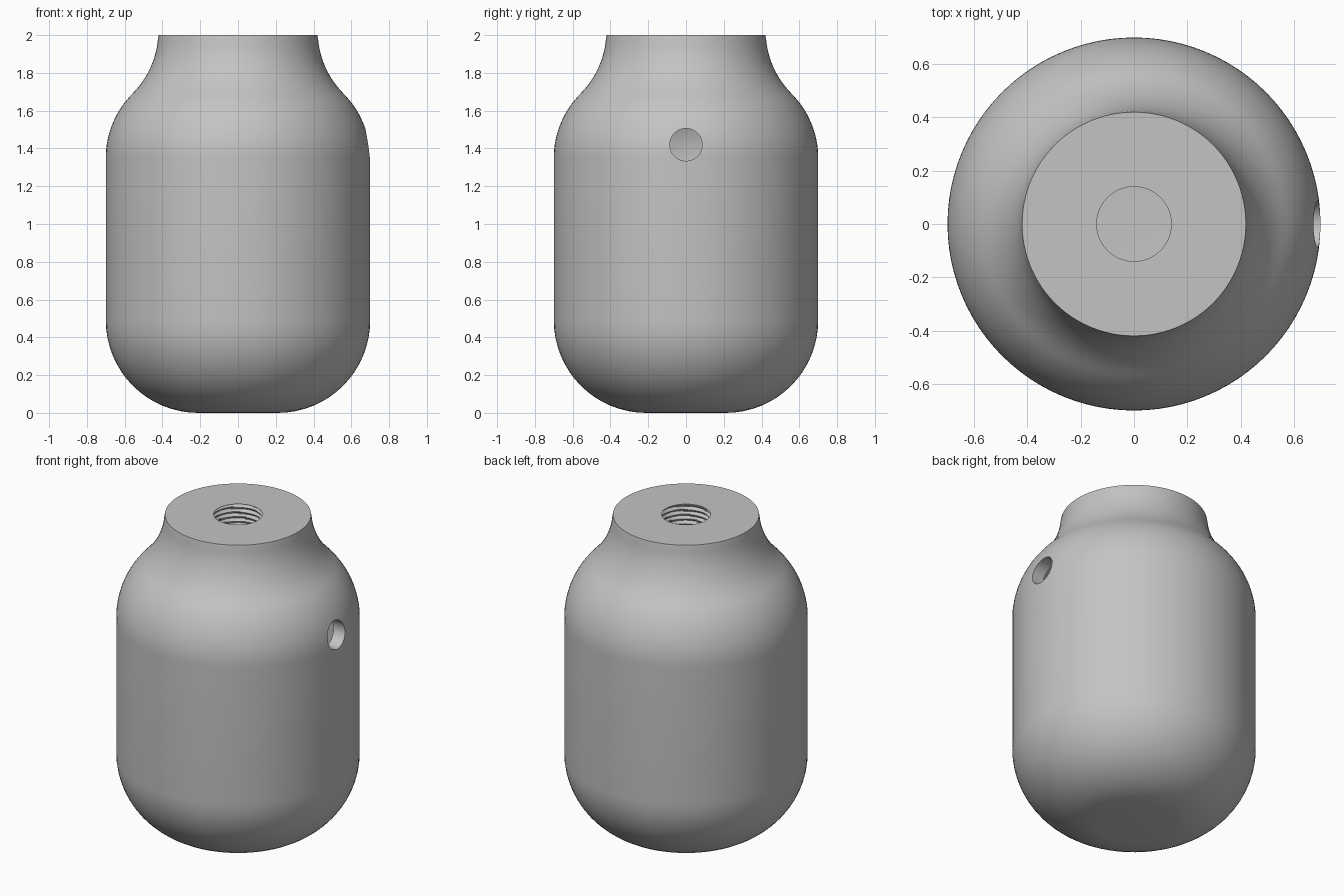
import bpy
import bmesh
import math

SEGMENTS = 96
WALL = 0.08
BORE = 0.14
PITCH = 0.03
THREAD_DEPTH = 0.015

cube = bpy.data.objects.get("Cube")
if cube:
    bpy.data.objects.remove(cube, do_unlink=True)

metal = bpy.data.materials.new("grey metal")
metal.use_nodes = True
grey = (0.55, 0.55, 0.55, 1)
metal.diffuse_color = grey
metal.node_tree.nodes["Principled BSDF"].inputs["Base Color"].default_value = grey


def arc(cx, cz, radius, start, end, steps=16):
    """Points on a circular arc, as (radius from axis, height)."""
    angles = [math.radians(start + (end - start) * i / steps) for i in range(steps + 1)]
    return [(cx + radius * math.cos(a), cz + radius * math.sin(a)) for a in angles]


def thread_radius(z, angle):
    """Triangular thread that winds once per pitch."""
    phase = ((z - 2) / PITCH - angle / math.tau) % 1
    return BORE + THREAD_DEPTH * (1 - abs(2 * phase - 1))


# Outer wall: rounded base, straight side, shoulder and flared neck
outer = [(0, 0)] + arc(0.21, 0.49, 0.49, -90, 0)
outer += arc(0.22, 1.35, 0.48, 0, 45)
outer += arc(0.892, 2.022, 0.47, 225, 182.7)[1:]
outer[-1] = (0.42, 2)

# Inner wall: shoulder, straight side and floor
inner = arc(0.22, 1.35, 0.48 - WALL, 90, 0) + arc(0.21, 0.49, 0.49 - WALL, 0, -90)
inner.append((0, WALL))

# Rings marked None get their radius from the thread
bore_top, bore_bottom, rows = 2, 1.35 + 0.48 - WALL, 48
bore = [(None, bore_top + (bore_bottom - bore_top) * i / rows) for i in range(rows + 1)]
bore[0] = (BORE, bore_top)

# Revolve the full profile into one closed shell
bm = bmesh.new()
rings = []
for radius, z in outer + bore + inner:
    ring = []
    for i in range(SEGMENTS):
        a = math.tau * i / SEGMENTS
        r = thread_radius(z, a) if radius is None else radius
        ring.append(bm.verts.new((r * math.cos(a), r * math.sin(a), z)))
    rings.append(ring)
for low, high in zip(rings, rings[1:]):
    for i in range(SEGMENTS):
        j = (i + 1) % SEGMENTS
        bm.faces.new((low[i], low[j], high[j], high[i]))
bmesh.ops.remove_doubles(bm, verts=bm.verts, dist=0.00001)
bmesh.ops.recalc_face_normals(bm, faces=bm.faces)
mesh = bpy.data.meshes.new("tank_body")
bm.to_mesh(mesh)
bm.free()
mesh.materials.append(metal)
tank = bpy.data.objects.new("tank_body", mesh)
bpy.context.collection.objects.link(tank)

# Round port drilled through the left wall
bpy.ops.mesh.primitive_cylinder_add(vertices=48, radius=0.086, depth=0.5,
                                    location=(0.7, 0, 1.42),
                                    rotation=(0, math.pi / 2, 0))
cutter = bpy.context.object
cutter.name = "port_cutter"
cutter.hide_render = True
cutter.data.materials.append(metal)

bpy.ops.object.select_all(action="DESELECT")
tank.select_set(True)
bpy.context.view_layer.objects.active = tank
cut = tank.modifiers.new("port", "BOOLEAN")
cut.operation = "DIFFERENCE"
cut.solver = "EXACT"
cut.object = cutter
bpy.ops.object.modifier_apply(modifier=cut.name)
bpy.data.objects.remove(cutter, do_unlink=True)

bpy.ops.object.shade_smooth_by_angle(angle=math.radians(30))
